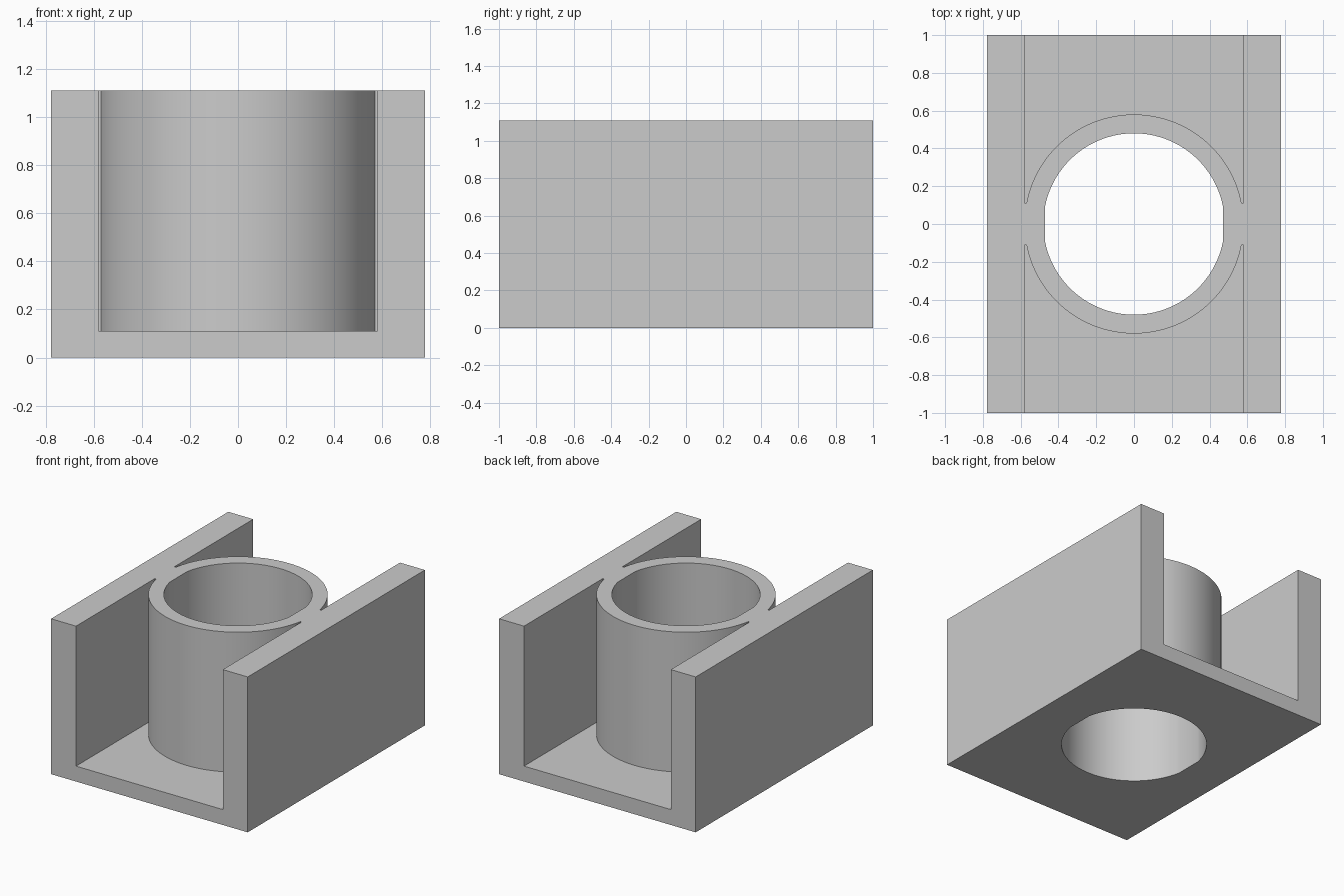
import bpy
import bmesh
from math import cos, sin, asin, pi

WIDTH, DEPTH, HEIGHT = 0.777, 1.0, 1.11   # half width, half depth, full height
FLOOR = 0.11                              # floor thickness
WALL_IN = 0.58                            # inner face of side walls = tube radius
BORE, BORE_FLAT = 0.48, 0.47              # bore radius and its flattened sides
WEB = 0.11                                # half depth of webs joining tube to walls

old = bpy.data.objects.get("Cube")
if old:
    bpy.data.objects.remove(old, do_unlink=True)


def prism(name, outline, low, high):
    """Extrude a plan outline between two heights."""
    bm = bmesh.new()
    face = bm.faces.new([bm.verts.new((x, y, low)) for x, y in outline])
    top = bmesh.ops.extrude_face_region(bm, geom=[face])["geom"]
    verts = [v for v in top if isinstance(v, bmesh.types.BMVert)]
    bmesh.ops.translate(bm, verts=verts, vec=(0, 0, high - low))
    bmesh.ops.recalc_face_normals(bm, faces=bm.faces)
    mesh = bpy.data.meshes.new(name)
    bm.to_mesh(mesh)
    bm.free()
    obj = bpy.data.objects.new(name, mesh)
    bpy.context.collection.objects.link(obj)
    return obj


def cut(body, cutter):
    """Subtract a cutter for good and discard it."""
    mod = body.modifiers.new("cut", "BOOLEAN")
    mod.operation, mod.solver, mod.object = "DIFFERENCE", "EXACT", cutter
    bpy.context.view_layer.objects.active = body
    bpy.ops.object.modifier_apply(modifier=mod.name)
    bpy.data.objects.remove(cutter, do_unlink=True)


# Solid block
body = prism("channel_block_with_tube",
             [(-WIDTH, -DEPTH), (WIDTH, -DEPTH), (WIDTH, DEPTH), (-WIDTH, DEPTH)],
             0, HEIGHT)

# Front and back pockets, leaving walls, floor, tube and thin webs
start = asin(WEB / WALL_IN)
steps = 60
arc = [start + (pi - 2 * start) * i / steps for i in range(steps + 1)]
for side in (-1, 1):
    outline = [(WALL_IN, side * (DEPTH + 0.1)), (WALL_IN, side * WEB)]
    outline += [(WALL_IN * cos(a), side * WALL_IN * sin(a)) for a in arc]
    outline += [(-WALL_IN, side * WEB), (-WALL_IN, side * (DEPTH + 0.1))]
    cut(body, prism("pocket_cutter", outline, FLOOR, HEIGHT + 0.2))

# Through bore with flattened left and right sides
flat = asin((BORE ** 2 - BORE_FLAT ** 2) ** 0.5 / BORE)
bore = []
for base in (0, pi):
    for i in range(steps + 1):
        a = base + flat + (pi - 2 * flat) * i / steps
        bore.append((BORE * cos(a), BORE * sin(a)))
cut(body, prism("bore_cutter", bore, -0.2, HEIGHT + 0.2))

# Grey finish
grey = bpy.data.materials.new("light_grey")
grey.use_nodes = True
colour = (0.6, 0.6, 0.6, 1)
grey.diffuse_color = colour
grey.node_tree.nodes["Principled BSDF"].inputs["Base Color"].default_value = colour
body.data.materials.clear()
body.data.materials.append(grey)

# Smooth curves, crisp edges
bpy.ops.object.select_all(action="DESELECT")
body.select_set(True)
bpy.context.view_layer.objects.active = body
bpy.ops.object.shade_smooth_by_angle(angle=pi / 9)
